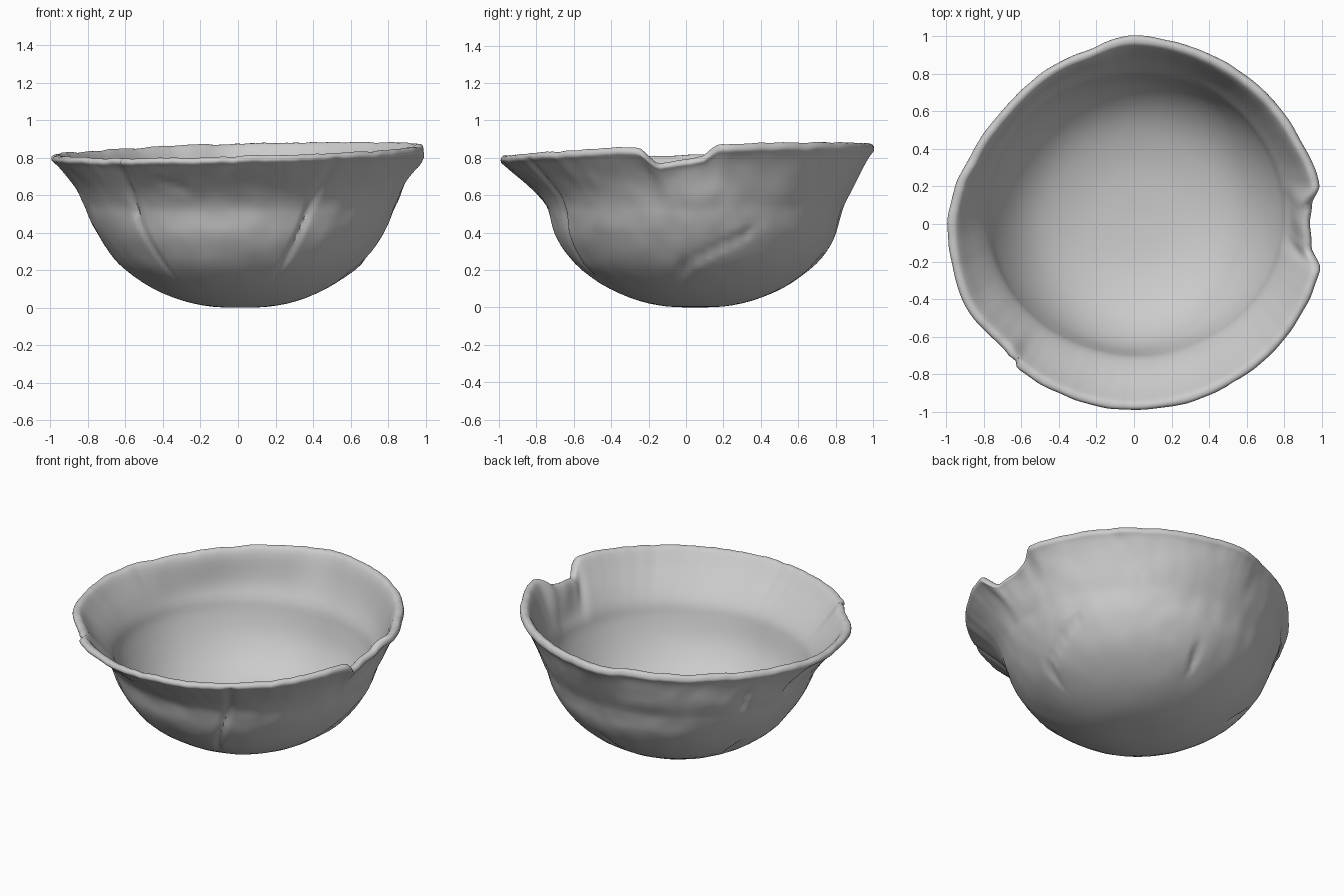
import bpy
import bmesh
from math import sin, cos, radians, exp, hypot
from mathutils import Vector, noise

if "Cube" in bpy.data.objects:
    bpy.data.objects.remove(bpy.data.objects["Cube"], do_unlink=True)

SEGMENTS = 256
RIM = 0.84  # average rim height

# Cross-section as (radius, height): outside from the base up, over the lip, down the inside
PROFILE = [(0.0, 0.0), (0.15, 0.005), (0.3, 0.035), (0.46, 0.1), (0.61, 0.2), (0.7, 0.3),
           (0.76, 0.4), (0.79, 0.48), (0.815, 0.55), (0.868, 0.645), (0.927, 0.73),
           (0.972, 0.785), (0.995, 0.81), (0.988, 0.835), (0.965, 0.84), (0.94, 0.822),
           (0.89, 0.74), (0.83, 0.645), (0.78, 0.56), (0.755, 0.48), (0.705, 0.365),
           (0.63, 0.26), (0.53, 0.175), (0.4, 0.115), (0.23, 0.075), (0.0, 0.062)]

# Rim radius factor by azimuth in degrees, with the chipped gap around zero
RIM_RADIUS = [(-180, 0.995), (-155, 1.005), (-136, 0.965), (-129, 0.99), (-90, 1.0),
              (-60, 1.005), (-40, 1.015), (-14, 1.025), (-7, 0.955), (0, 0.94), (6, 0.955),
              (12, 1.015), (30, 0.995), (60, 0.995), (90, 1.005), (108, 0.96),
              (140, 0.93), (157, 0.945), (168, 0.975), (180, 0.995)]

# Cracks: start azimuth, start height, end azimuth, end height, width, depth
CRACKS = [(-131, 0.84, -134, 0.5, 0.024, 0.022), (-134, 0.5, -128, 0.18, 0.02, 0.013),
          (-58, 0.8, -63, 0.5, 0.025, 0.016), (-63, 0.5, -70, 0.2, 0.022, 0.02),
          (22, 0.4, -6, 0.22, 0.025, 0.016), (-4, 0.23, -7, 0.2, 0.04, 0.025),
          (82, 0.24, 84, 0.2, 0.04, 0.03), (158, 0.24, 156, 0.2, 0.04, 0.03),
          (151, 0.68, 152, 0.58, 0.035, 0.02), (178, 0.75, 174, 0.62, 0.045, 0.025),
          (-118, 0.7, -110, 0.65, 0.04, 0.01), (45, 0.78, 52, 0.6, 0.03, 0.01)]


def ramp(a, b, x):
    t = min(max((x - a) / (b - a), 0), 1)
    return t * t * (3 - 2 * t)


def rim_radius(deg):
    for (a, ra), (b, rb) in zip(RIM_RADIUS, RIM_RADIUS[1:]):
        if deg <= b:
            return ra + (rb - ra) * ramp(a, b, deg)
    return RIM_RADIUS[-1][1]


def rim_height(deg):
    a = radians(deg)
    height = RIM + 0.025 * cos(a) + 0.034 * sin(a)
    gap = ramp(-15, -8, deg) * (1 - ramp(5, 11, deg))
    gap_floor = 0.768 + 0.003 * (deg + 8)
    height += (gap_floor - height) * gap
    chips = Vector((cos(a), sin(a), 0.5))
    return height + 0.007 * noise.noise(chips * 6) + 0.005 * noise.noise(chips * 18)


def crack_depth(deg, z):
    total = 0
    for a0, z0, a1, z1, width, depth in CRACKS:
        # distances around the wall, in units of length
        u, du = radians((deg - a0 + 180) % 360 - 180) * 0.75, radians(a1 - a0) * 0.75
        v, dv = z - z0, z1 - z0
        t = min(max((u * du + v * dv) / (du * du + dv * dv), 0), 1)
        d = hypot(u - t * du, v - t * dv) / width
        total = max(total, depth * exp(-d * d * 2))
    return total


def smooth_profile(points, steps):
    # Catmull-Rom spline through the cross-section
    out = []
    pts = [Vector(p) for p in points]
    for i in range(len(pts) - 1):
        p0, p1, p2, p3 = pts[max(i - 1, 0)], pts[i], pts[i + 1], pts[min(i + 2, len(pts) - 1)]
        for s in range(steps):
            t = s / steps
            out.append(p1 + (p2 - p0) * (t / 2) + (p0 * 2 - p1 * 5 + p2 * 4 - p3) * (t * t / 2)
                       + (p1 * 3 - p0 - p2 * 3 + p3) * (t ** 3 / 2))
    return out + [pts[-1]]


def wall_point(r, z, deg, inside):
    a = radians(deg)
    upper = ramp(0.58, 0.84, z)
    radius = r * (1 + (rim_radius(deg) - 1) * upper)
    # slightly oval shoulder
    radius += 0.018 * cos(2 * a) * exp(-((z - 0.52) / 0.13) ** 2)
    z_new = z + (rim_height(deg) - RIM) * max(0, (z - 0.5) / (RIM - 0.5))
    # hand-worn outside with cracks, smoother inside
    p = Vector((cos(a) * r, sin(a) * r, z))
    if inside:
        radius += 0.003 * noise.noise(p * 3) * min(r * 2, 1)
    else:
        wear = 0.006 * noise.noise(p * 3) + 0.005 * noise.noise(p * 9)
        radius += (wear - crack_depth(deg, z)) * min(r * 2, 1)
    shift = 1 - upper
    return (radius * cos(a) + 0.012 * shift, radius * sin(a) + 0.05 * shift, max(z_new, 0))


# Bowl: one closed wall swept round the cross-section
bm = bmesh.new()
section = smooth_profile(PROFILE, 3)
peak = max(range(len(section)), key=lambda i: section[i].y)
base = bm.verts.new((0.012, 0.05, section[0].y))
floor = bm.verts.new((0.012, 0.05, section[-1].y))
rings = []
for i, (r, z) in enumerate(section[1:-1], 1):
    rings.append([bm.verts.new(wall_point(r, z, -180 + 360 * k / SEGMENTS, i > peak))
                  for k in range(SEGMENTS)])
for k in range(SEGMENTS):
    n = (k + 1) % SEGMENTS
    bm.faces.new((base, rings[0][n], rings[0][k]))
    bm.faces.new((floor, rings[-1][k], rings[-1][n]))
    for low, high in zip(rings, rings[1:]):
        bm.faces.new((low[k], low[n], high[n], high[k]))
bmesh.ops.recalc_face_normals(bm, faces=bm.faces)

mesh = bpy.data.meshes.new("bowl")
bm.to_mesh(mesh)
bm.free()
bowl = bpy.data.objects.new("bowl", mesh)
bpy.context.collection.objects.link(bowl)

# Plain grey clay
clay = bpy.data.materials.new("grey_clay")
clay.use_nodes = True
colour = (0.6, 0.6, 0.6, 1)
clay.diffuse_color = colour
clay.node_tree.nodes["Principled BSDF"].inputs["Base Color"].default_value = colour
mesh.materials.append(clay)

bpy.context.view_layer.objects.active = bowl
bowl.select_set(True)
bpy.ops.object.shade_smooth_by_angle(angle=radians(50))
